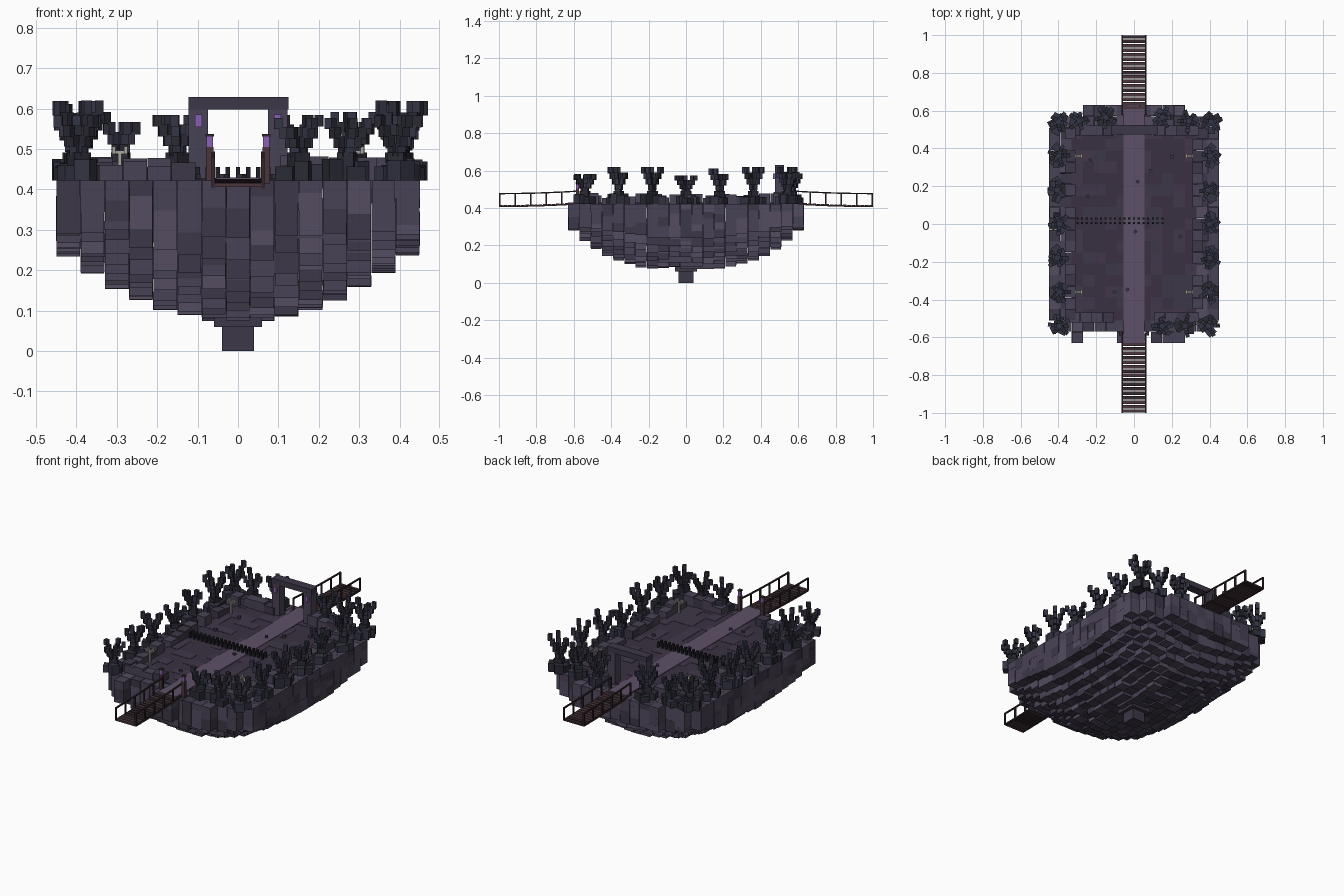
import bpy, bmesh, math, random
from mathutils import Matrix, Vector

if "Cube" in bpy.data.objects:
    bpy.data.objects.remove(bpy.data.objects["Cube"])

random.seed(7)
R = random.uniform
TOP = 0.422


def material(name, hexcol):
    c = [int(hexcol[i:i + 2], 16) / 255 for i in (0, 2, 4)]
    m = bpy.data.materials.new(name)
    m.diffuse_color = [((v + 0.055) / 1.055) ** 2.4 for v in c] + [1]
    m.use_nodes = True
    m.node_tree.nodes["Principled BSDF"].inputs["Base Color"].default_value = m.diffuse_color
    return m


MATS = [material(n, h) for n, h in (
    ("stone_dark", "3d3747"), ("stone_mid", "494255"), ("stone_light", "534c60"),
    ("soil", "41364a"), ("soil_dark", "3a3041"), ("path", "5f5168"),
    ("dead_wood", "2a2a35"), ("dead_wood_light", "343545"), ("plank", "4a363d"),
    ("plank_dark", "33262c"), ("glow", "8a62b5"), ("bone", "aaa6a0"), ("iron", "201e27"))]
(S0, S1, S2, SOIL, SOIL2, PATH, WOOD, WOOD2, PLANK, PLANK2, GLOW, BONE, IRON) = range(13)


class Part:
    """Collects boxes into one named mesh object."""
    def __init__(self, name):
        self.name, self.bm = name, bmesh.new()

    def box(self, c, s, mat, rz=0.0, rx=0.0):
        m = (Matrix.Translation(c) @ Matrix.Rotation(rz, 4, 'Z') @ Matrix.Rotation(rx, 4, 'X')
             @ Matrix.Diagonal((*s, 1)))
        for v in bmesh.ops.create_cube(self.bm, size=1, matrix=m)['verts']:
            for f in v.link_faces:
                f.material_index = mat

    def span(self, x0, x1, y0, y1, z0, z1, mat):
        self.box(((x0 + x1) / 2, (y0 + y1) / 2, (z0 + z1) / 2), (x1 - x0, y1 - y0, z1 - z0), mat)

    def done(self):
        me = bpy.data.meshes.new(self.name)
        for m in MATS:
            me.materials.append(m)
        self.bm.to_mesh(me)
        self.bm.free()
        bpy.context.collection.objects.link(bpy.data.objects.new(self.name, me))


# Floating rock: stepped columns of stacked stone, deepest in the middle
C = 0.06
rock = Part("island_rock")
for i in range(-7, 8):
    for j in range(-10, 11):
        if abs(j) == 9 and abs(i) > 6 or j == 10 and abs(i) > 4:
            continue
        if j == -10 and i not in (-5, -1, 0, 2, 3, 4):
            continue
        x, y = i * C, j * C
        fx, fy = 1 - 0.55 * (x / 0.45) ** 2, 1 - 0.7 * abs(y / 0.63) ** 3
        bottom = TOP - max(0.13, 0.345 * fx * fy) + R(-0.008, 0.008)
        z = TOP
        while z > bottom + 0.001:
            low = max(bottom, z - R(0.03, 0.085))
            if low - bottom < 0.02:
                low = bottom
            w = C - R(0, 0.003)
            rock.box((x, y, (z + low) / 2), (w, w, z - low), random.choice((S0, S1, S1, S2)))
            z = low
rock.span(-0.06, 0.06, -0.06, 0.06, 0.06, 0.09, S0)
rock.span(-0.04, 0.04, -0.04, 0.04, 0, 0.07, S0)
rock.done()

# Ground tiles and central path
ground = Part("ground")
ground.span(-0.33, 0.33, -0.51, 0.51, TOP - 0.02, TOP + 0.004, SOIL2)
for i in range(-5, 6):
    for j in range(-8, 9):
        if random.random() < 0.4:
            ground.box((i * C, j * C, TOP), (C, C, 0.011), random.choice((SOIL, SOIL, S0)))
for k in range(9):
    ground.box((R(-0.28, 0.28), R(-0.4, 0.4), TOP + 0.008), (0.016, 0.016, 0.016), S0, R(0, 3))
ground.done()
path = Part("path")
for j in range(-10, 11):
    path.span(-0.055, 0.055, j * C - C / 2, min(j * C + C / 2, 0.61), TOP - 0.01, TOP + 0.008, PATH)
path.done()

# Low ruined wall around the yard
wall = Part("boundary_wall")
for s in (-1, 1):
    for j in range(-8, 9):
        if random.random() < 0.8:
            h = R(0.03, 0.06)
            wall.box((s * 0.338, j * C, TOP + h / 2), (0.054, 0.059, h),
                     random.choice((S0, S1, S1)))
    for t in (-1, 1):
        for i in range(4):
            h = R(0.035, 0.063)
            wall.box((s * (0.135 + i * C), t * 0.495, TOP + h / 2), (0.059, 0.054, h),
                     random.choice((S0, S1, S1)))
wall.done()

# Dead trees with cube roots and stair-stepped branches
trees = Part("dead_trees")


def tree(x, y, k):
    for n in range(4):
        a, h, w = n * 1.57 + R(0, 1), R(0.03, 0.055), R(0.035, 0.05)
        trees.box((x + 0.03 * math.cos(a), y + 0.03 * math.sin(a), TOP + h / 2), (w, w, h),
                  random.choice((WOOD, WOOD2)), R(0, 1.5))
    turn = R(0, 1.5)
    trees.box((x, y, TOP + 0.035), (0.042, 0.042, 0.07), WOOD, turn)
    trees.box((x, y, TOP + 0.065 * k), (0.028, 0.028, 0.09 * k), WOOD2, turn)
    for n in range(5):
        a, top = turn + n * 1.2566 + R(-0.2, 0.2), random.choice((3, 4, 4))
        for q in range(top):
            r = 0.010 + 0.0135 * q
            trees.box((x + r * math.cos(a), y + r * math.sin(a), TOP + k * (0.088 + 0.028 * q)),
                      (0.021, 0.021, 0.034 * k), random.choice((WOOD, WOOD2)), a)


SCALE = {-3: 0.85, -2: 1.05, -1: 1.04, 0: 0.8, 1: 1.0, 2: 1.04, 3: 1.04}
for s in (-1, 1):
    for j in range(-3, 4):
        tree(s * (0.40 + R(-0.01, 0.01)), j * 0.18, SCALE[j])
    tree(s * 0.29, 0.545, 0.9)
    tree(s * 0.15, 0.565, 0.86)
for x in (0.15, 0.27):
    tree(x, -0.54, 0.82)
# loose boulders between the trees
for s in (-1, 1):
    for j in range(-6, 6):
        if random.random() < 0.5:
            w = R(0.03, 0.05)
            trees.box((s * 0.41, j * 0.09 + 0.045, TOP + w / 2), (w, w, w), WOOD2, R(0, 1.5))
trees.done()

# Back gateway with glowing stones
gate = Part("gateway")
gate.span(-0.123, 0.125, 0.475, 0.525, 0.598, 0.629, S0)
for s in (-1, 1):
    gate.box((s * 0.098, 0.5, 0.51), (0.048, 0.048, 0.18), S1)
    gate.box((s * 0.098, 0.472, 0.57), (0.018, 0.012, 0.03), GLOW)
gate.done()

# Front lantern posts
lanterns = Part("front_lanterns")
for s in (-1, 1):
    lanterns.box((s * 0.07, -0.58, 0.46), (0.018, 0.018, 0.09), PLANK)
    lanterns.box((s * 0.07, -0.58, 0.517), (0.016, 0.016, 0.028), GLOW)
    lanterns.box((s * 0.07, -0.58, 0.534), (0.02, 0.02, 0.006), PLANK2)
lanterns.done()

# Double row of spikes across the yard
spikes = Part("spike_barrier")
for i in range(19):
    for y in (0.005, 0.03):
        spikes.box((-0.3 + i * 0.025, y, TOP + 0.017), (0.011, 0.011, 0.034), IRON)
spikes.done()

# Bone totems in the four corners of the yard
totems = Part("bone_totems")
for sx in (-1, 1):
    for sy in (-1, 1):
        p = Vector((sx * 0.293, sy * 0.36, TOP))
        totems.box(p + Vector((0, 0, 0.035)), (0.009, 0.009, 0.07), BONE)
        totems.box(p + Vector((0, 0, 0.07)), (0.034, 0.008, 0.008), BONE)
        for d in (-0.015, 0.015):
            totems.box(p + Vector((d, 0, 0.075)), (0.009, 0.022, 0.018), BONE)
totems.done()

# Rope bridges at both ends, rising slightly towards the island
for name, s in (("front_bridge", -1), ("back_bridge", 1)):
    b = Part(name)
    rise = lambda y: 0.411 + 0.012 * ((1 - y) / 0.4) ** 2
    for i in range(18):
        y = 0.99 - i * 0.0235
        b.box((0, s * y, rise(y)), (0.122, 0.0185, 0.01), random.choice((PLANK, PLANK, PLANK2)))
    posts = [0.996 - i * 0.083 for i in range(6)]
    for x in (-0.061, 0.061):
        for y in posts:
            b.box((x, s * y, rise(y) + 0.033), (0.008, 0.008, 0.072), PLANK2)
        for y0, y1 in zip(posts, posts[1:]):
            m, a = (y0 + y1) / 2, math.atan2(rise(y1) - rise(y0), y0 - y1)
            for dz, t in ((0.066, 0.007), (-0.002, 0.008)):
                b.box((x, s * m, rise(m) + dz), (0.008, 0.085, t), PLANK2, 0, -s * a)
    b.done()
